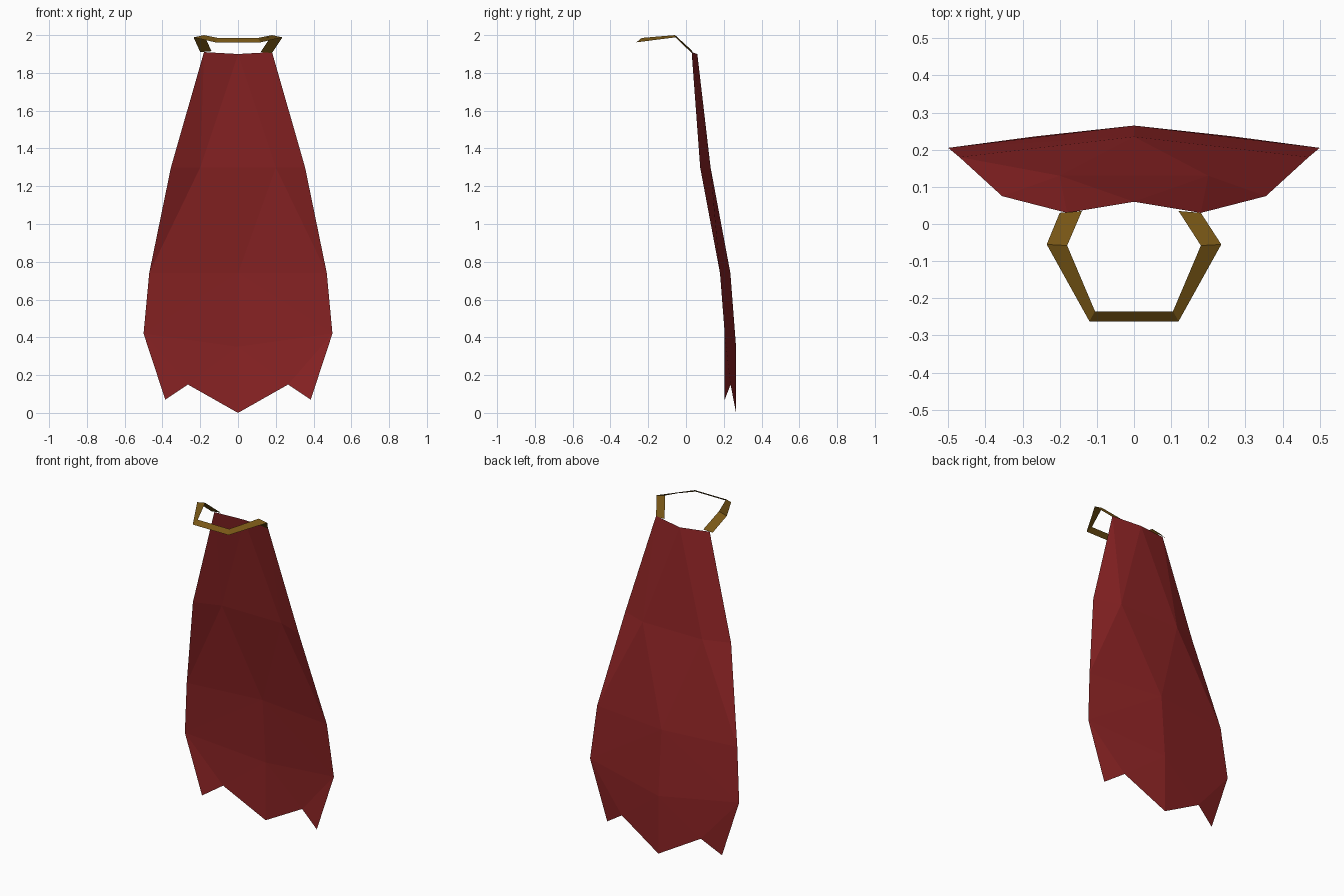
import bpy

cube = bpy.data.objects.get("Cube")
if cube:
    bpy.data.objects.remove(cube)


def make_material(name, rgb):
    mat = bpy.data.materials.new(name)
    mat.use_nodes = True
    color = (*rgb, 1)
    mat.diffuse_color = color
    bsdf = mat.node_tree.nodes["Principled BSDF"]
    bsdf.inputs["Base Color"].default_value = color
    bsdf.inputs["Roughness"].default_value = 0.9
    return mat


def make_part(name, points, polygons, mat):
    """Builds a flat-shaded sheet from named points."""
    index = {key: i for i, key in enumerate(points)}
    mesh = bpy.data.meshes.new(name)
    mesh.from_pydata(list(points.values()), [], [[index[k] for k in p] for p in polygons])
    mesh.materials.append(mat)
    mesh.update()
    obj = bpy.data.objects.new(name, mesh)
    bpy.context.collection.objects.link(obj)
    return obj


red = make_material("dark red cloth", (0.26, 0.017, 0.018))
gold = make_material("dull gold", (0.19, 0.095, 0.008))

# Cape: points on the centre line, then the side points for both halves
cape = {
    "neck": (0, 0.06, 1.9),
    "waist": (0, 0.235, 0.74),
    "low": (0, 0.265, 0.35),
    "hem": (0, 0.265, 0),
}
half = {
    "shoulder": (0.18, 0.03, 1.91),
    "fold": (0.2, 0.13, 1.3),
    "elbow": (0.355, 0.075, 1.3),
    "hip": (0.47, 0.18, 0.74),
    "knee": (0.5, 0.205, 0.42),
    "point": (0.385, 0.205, 0.07),
    "notch": (0.265, 0.236, 0.15),
}
half_faces = [
    "neck fold shoulder", "shoulder fold elbow", "elbow fold hip",
    "fold waist hip", "hip waist knee", "waist low knee",
    "knee notch point", "knee low notch", "low hem notch",
]
faces = [["neck", "L fold", "R fold"], ["waist", "R fold", "L fold"]]
for side, sign in (("L ", 1), ("R ", -1)):
    for key, (x, y, z) in half.items():
        cape[side + key] = (x * sign, y, z)
    for line in half_faces:
        names = [k if k in cape else side + k for k in line.split()]
        faces.append(names[::-sign])
make_part("cape", cape, faces, red)

# Collar: an open strap running from one shoulder round the throat to the other
outer = [(0.18, 0.03, 1.905), (0.235, -0.055, 1.988), (0.12, -0.262, 1.962)]
inner = [(0.12, 0.035, 1.91), (0.18, -0.058, 2.0), (0.105, -0.235, 1.985)]
strap = {}
for label, row in (("out", outer), ("in", inner)):
    mirrored = [(-x, y, z) for x, y, z in reversed(row)]
    # the right end sits slightly further out on the cape
    x, y, z = mirrored[-1]
    mirrored[-1] = (x - 0.02, y, z + 0.005)
    for i, co in enumerate(row + mirrored):
        strap[label, i] = co
bands = [[("out", i), ("in", i), ("in", i + 1), ("out", i + 1)] for i in range(5)]
make_part("collar_strap", strap, bands, gold)
